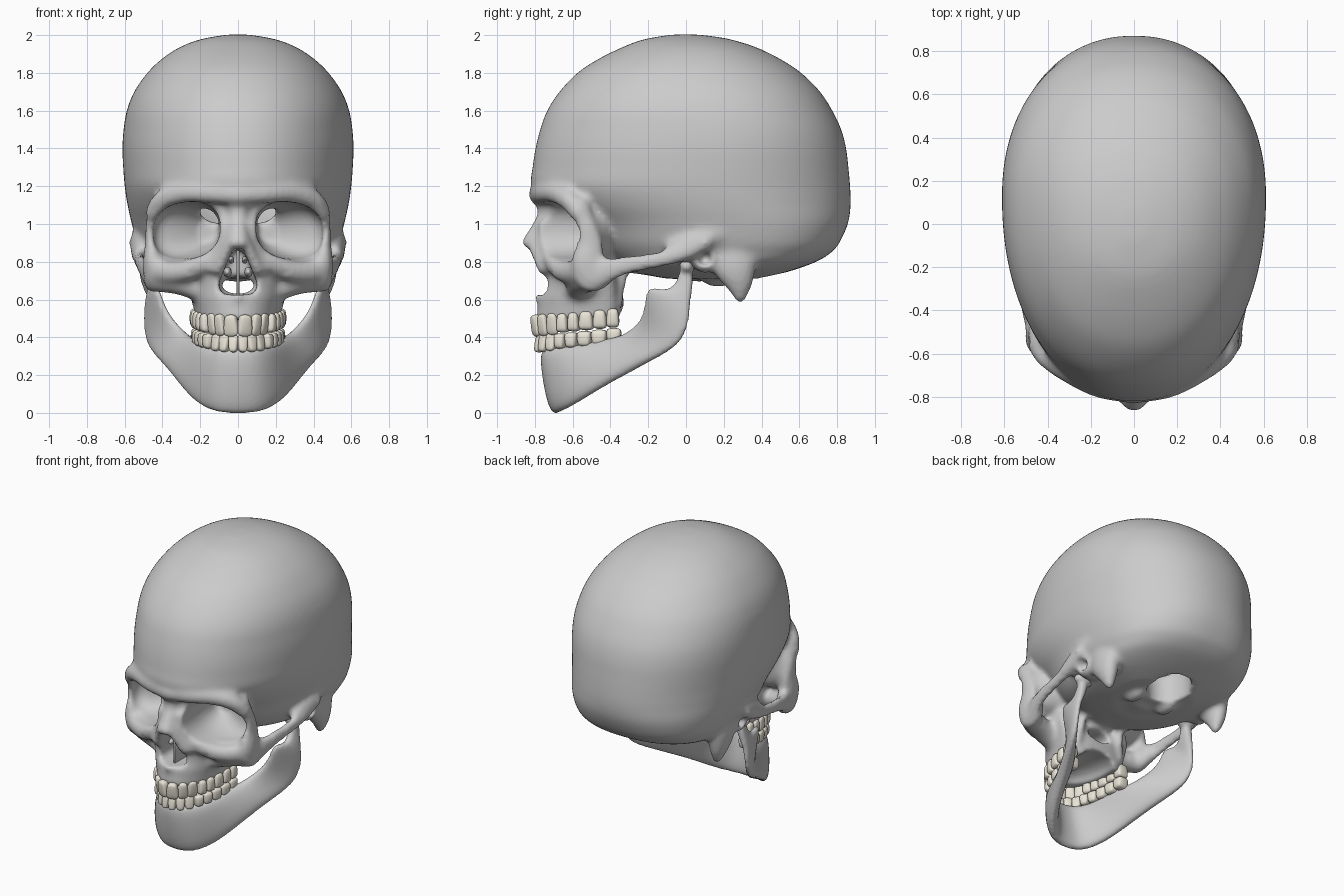
import bpy, bmesh, math
from mathutils import Vector, Matrix

if "Cube" in bpy.data.objects:
    bpy.data.objects.remove(bpy.data.objects["Cube"])

TAU = math.tau


def spow(v, e):
    return math.copysign(abs(v) ** e, v)


def loft(bm, rings):
    vs = [[bm.verts.new(p) for p in r] for r in rings]
    n = len(vs[0])
    for a, b in zip(vs, vs[1:]):
        for i in range(n):
            bm.faces.new((a[i], a[(i + 1) % n], b[(i + 1) % n], b[i]))
    bm.faces.new(vs[0][::-1])
    bm.faces.new(vs[-1])


def refine(rows, m):
    # smooth curve through the rows
    out = []
    for i in range(len(rows) - 1):
        q = [rows[max(i - 1, 0)], rows[i], rows[i + 1], rows[min(i + 2, len(rows) - 1)]]
        for j in range(m):
            t = j / m
            out.append([b + .5 * t * (c - a + t * (2 * a - 5 * b + 4 * c - d + t * (3 * (b - c) + d - a)))
                        for a, b, c, d in zip(*q)])
    return out + [list(rows[-1])]


def egg(z, yf, yb, w, shift=0.1, nf=2.12, nb=2.15, k=88):
    # horizontal egg-shaped section, widest at cy
    cy = (yf + yb) / 2 + shift
    pts = []
    for i in range(k):
        c, s = math.cos(TAU * i / k), math.sin(TAU * i / k)
        e = 2 / (nb if s > 0 else nf)
        pts.append((w * spow(c, e), cy + (yb - cy if s > 0 else cy - yf) * spow(s, e), z))
    return pts


def tube(bm, pts, s=1, k=18):
    # points are (x, y, z, sideways radius, upward radius)
    pts = refine(pts, 4)
    ps = [Vector((p[0] * s, p[1], p[2])) for p in pts]
    steep = abs((ps[-1] - ps[0]).normalized().z) > 0.75
    rings = []
    for i, p in enumerate(ps):
        t = (ps[min(i + 1, len(ps) - 1)] - ps[max(i - 1, 0)]).normalized()
        side = t.cross(Vector((0, 1, 0)) if steep else Vector((0, 0, 1))).normalized()
        up = side.cross(t)
        rings.append([p + side * pts[i][3] * math.cos(TAU * j / k) + up * pts[i][4] * math.sin(TAU * j / k)
                      for j in range(k)])
    loft(bm, rings)


def blob(bm, c, r, s=1):
    m = Matrix.Translation((c[0] * s, c[1], c[2])) @ Matrix.Diagonal((*r, 1))
    bmesh.ops.create_uvsphere(bm, u_segments=32, v_segments=20, radius=1, matrix=m)


def socket(bm, rows, s):
    # rows are (cx, cy, cz, rx, rz, backward slant)
    rings = []
    for cx, cy, cz, rx, rz, sl in refine(rows, 3):
        r = []
        for i in range(36):
            dx = rx * spow(math.cos(TAU * i / 36), 0.85)
            dz = rz * spow(math.sin(TAU * i / 36), 0.85)
            r.append(((cx + dx) * s, cy + sl * dx, cz + dz - 0.1 * dx))
        rings.append(r)
    loft(bm, rings)


def finish(bm, name):
    bmesh.ops.recalc_face_normals(bm, faces=bm.faces)
    me = bpy.data.meshes.new(name)
    bm.to_mesh(me)
    bm.free()
    for p in me.polygons:
        p.use_smooth = True
    ob = bpy.data.objects.new(name, me)
    bpy.context.collection.objects.link(ob)
    return ob


def remesh(ob, size):
    m = ob.modifiers.new("fuse", 'REMESH')
    m.mode, m.voxel_size, m.use_smooth_shade = 'VOXEL', size, True


def soften(ob, n):
    m = ob.modifiers.new("soften", 'SMOOTH')
    m.factor, m.iterations = 0.5, n


# braincase: rows are (z, front y, back y, half width)
bm = bmesh.new()
case = [(.71, -.1, .40, .25), (.75, -.3, .55, .40), (.80, -.40, .69, .48), (.85, -.47, .77, .51),
        (.9, -.52, .812, .535), (1.0, -.60, .857, .562), (1.1, -.73, .872, .585), (1.2, -.818, .869, .6),
        (1.3, -.812, .86, .608), (1.4, -.797, .848, .612), (1.5, -.772, .822, .606), (1.6, -.735, .775, .589),
        (1.7, -.67, .71, .55), (1.8, -.575, .61, .48), (1.87, -.47, .505, .408), (1.93, -.35, .385, .32),
        (1.97, -.25, .265, .225), (1.99, -.16, .17, .14), (2.003, -.07, .06, .05)]
loft(bm, [egg(z, f, b, w, 0.1 * min(1, (2.003 - z) / .5), nb=2.15 + max(0, min(.2, 1.1 - z)))
          for z, f, b, w in refine(case, 4)])

# upper jaw and core between the eyes
jaw = [(.49, -.795, -.34, .22), (.55, -.785, -.33, .235), (.61, -.785, -.33, .25), (.66, -.765, -.34, .265),
       (.74, -.755, -.36, .29), (.82, -.745, -.38, .27), (.9, -.74, -.38, .2)]
loft(bm, [egg(z, f, b, w, .15, 2.1, 2.1) for z, f, b, w in jaw])
blob(bm, (0, -.58, .98), (.12, .17, .2))
tube(bm, [(0, -.74, 1.14, .075, .05), (0, -.745, 1.04, .05, .045), (0, -.79, .96, .05, .042),
          (0, -.85, .88, .05, .034)])
blob(bm, (0, -.775, .615), (.02, .04, .025))

for s in (1, -1):
    # eye socket walls, brow, outer rim, lower rim
    socket(bm, [(.27, -.62, .965, .205, .19, .62), (.22, -.48, .965, .17, .165, .4),
                (.15, -.36, .965, .1, .11, 0)], s)
    tube(bm, [(-.02, -.785, 1.155, .05, .055), (.15, -.76, 1.165, .05, .055), (.29, -.695, 1.165, .05, .055),
              (.4, -.62, 1.125, .05, .055), (.455, -.56, 1.04, .04, .05)], s)
    tube(bm, [(.15, -.7, 1.22, .07, .08), (.28, -.64, 1.21, .07, .07), (.37, -.56, 1.18, .06, .06)], s)
    tube(bm, [(.43, -.57, 1.13, .035, .05), (.455, -.53, 1.0, .035, .05), (.455, -.51, .9, .038, .07),
              (.45, -.52, .78, .055, .09), (.445, -.5, .66, .045, .055)], s)
    tube(bm, [(.45, -.55, .765, .05, .07), (.36, -.61, .745, .05, .06), (.25, -.67, .76, .05, .055),
              (.14, -.715, .82, .045, .05)], s)
    tube(bm, [(.13, -.715, .74, .05, .05), (.1, -.72, .85, .05, .05), (.07, -.745, 1.02, .04, .04)], s)
    tube(bm, [(.03, -.8, .93, .03, .04), (.06, -.79, .86, .03, .04), (.11, -.745, .75, .03, .04)], s)
    # cheek buttress and cheek arch
    tube(bm, [(.18, -.56, .64, .08, .06), (.31, -.55, .69, .08, .065), (.44, -.51, .71, .065, .07)], s)
    blob(bm, (.455, -.49, .74), (.047, .11, .1), s)
    tube(bm, [(.45, -.52, .72, .04, .09), (.485, -.42, .755, .03, .07), (.51, -.3, .785, .028, .05),
              (.523, -.15, .81, .028, .045), (.53, -.02, .845, .037, .045), (.53, .12, .91, .05, .04)], s)
    tube(bm, [(.5, -.1, .86, .04, .03), (.52, .05, .91, .045, .05), (.52, .2, .96, .035, .05)], s)
    # jaw socket, ear surround, mastoid, condyle, pterygoid plate
    tube(bm, [(.53, -.02, .84, .03, .035), (.38, 0, .83, .05, .05)], s)
    blob(bm, (.46, .1, .82), (.08, .08, .08), s)
    tube(bm, [(.43, .24, .98, .06, .16), (.455, .255, .8, .07, .13), (.457, .28, .69, .055, .08),
              (.445, .29, .585, .022, .022)], s)
    blob(bm, (.13, .17, .71), (.045, .09, .045), s)
    tube(bm, [(.15, -.34, .85, .03, .08), (.16, -.36, .7, .025, .05), (.18, -.37, .56, .022, .035)], s)
tube(bm, [(0, -.45, .84, .16, .08), (0, .1, .75, .14, .06)])
skull = finish(bm, "skull")

# cutters: sockets, nose opening, palate, ears, foramen, brain cavity
bm = bmesh.new()
for s in (1, -1):
    socket(bm, [(.27, -.85, .965, .176, .15, .64), (.27, -.62, .965, .176, .15, .64),
                (.22, -.5, .965, .13, .125, .4), (.16, -.38, .965, .055, .065, 0)], s)
    blob(bm, (.56, .1, .815), (.1, .045, .045), s)
    blob(bm, (.25, -.73, .745), (.018, .05, .018), s)
half = [(.04, .84), (.075, .75), (.105, .68), (.085, .63), (.03, .625)]
pear = [(0, .872)] + half + [(-x, z) for x, z in half[::-1]]
loft(bm, [[(x, y, z) for x, z in pear] for y in (-1, -.5)])
tube(bm, [(0, -.65, .675, .08, .045), (0, -.2, .675, .1, .045)])
blob(bm, (0, -.46, .48), (.145, .26, .08))
tube(bm, [(0, .36, .6, .135, .16), (0, .33, 1.1, .135, .16)])
blob(bm, (0, .05, 1.4), (.52, .7, .5))
cutter = finish(bm, "skull_cutter")
remesh(cutter, .016)
cutter.hide_render = True

remesh(skull, .016)
soften(skull, 4)
cut = skull.modifiers.new("openings", 'BOOLEAN')
cut.operation, cut.solver, cut.object = 'DIFFERENCE', 'EXACT', cutter
remesh(skull, .0155)
soften(skull, 4)

# nasal septum and conchae
bm = bmesh.new()
bmesh.ops.create_cube(bm, size=1, matrix=Matrix.Translation((0, -.58, .74)) @ Matrix.Diagonal((.014, .28, .24, 1)))
for s in (1, -1):
    blob(bm, (.055, -.6, .745), (.022, .1, .028), s)
    blob(bm, (.035, -.6, .81), (.015, .1, .02), s)
finish(bm, "nasal_septum").modifiers.new("edges", 'BEVEL').width = .003

# lower jaw: rows are (top edge point, bottom edge point, thickness)
rows = [((0, -.748, .345), (0, -.69, -.006), .09),
        ((.085, -.733, .345), (.115, -.675, -.003), .09),
        ((.15, -.66, .35), (.21, -.58, .045), .09),
        ((.185, -.55, .365), (.285, -.46, .125), .09),
        ((.215, -.42, .39), (.355, -.30, .215), .09),
        ((.26, -.32, .41), (.42, -.17, .285), .08),
        ((.345, -.235, .49), (.47, -.05, .345), .065),
        ((.40, -.218, .58), (.49, .005, .43), .055),
        ((.43, -.21, .685), (.487, .025, .52), .05),
        ((.44, -.115, .64), (.475, .025, .60), .05),
        ((.435, -.045, .68), (.455, .038, .68), .06),
        ((.43, -.03, .79), (.43, .04, .79), .07)]
rows = [((-a[0], *a[1:]), (-b[0], *b[1:]), t) for a, b, t in rows[:0:-1]] + rows
mids = [(Vector(a) + Vector(b)) / 2 for a, b, t in rows]
rings = []
for i, (a, b, t) in enumerate(rows):
    axis = (Vector(b) - Vector(a)) / 2
    n = axis.cross(mids[min(i + 1, len(rows) - 1)] - mids[max(i - 1, 0)]).normalized()
    rings.append([mids[i] + axis * spow(math.cos(TAU * j / 16), .8) + n * t / 2 * spow(math.sin(TAU * j / 16), .75)
                  for j in range(16)])
bm = bmesh.new()
loft(bm, rings)
for s in (1, -1):
    blob(bm, (.43, .005, .775), (.075, .04, .04), s)
mandible = finish(bm, "lower_jaw")
sub = mandible.modifiers.new("round", 'SUBSURF')
sub.levels = sub.render_levels = 2
remesh(mandible, .013)
soften(mandible, 3)

# teeth along an elliptical arch
ivory = bpy.data.materials.new("ivory")
ivory.diffuse_color = (.82, .78, .68, 1)
ivory.use_nodes = True
ivory.node_tree.nodes["Principled BSDF"].inputs["Base Color"].default_value = ivory.diffuse_color


def teeth(name, a, b, zlo, zhi, upper, widths):
    bm = bmesh.new()
    t = 0
    for i, w in enumerate(widths):
        speed = lambda u: math.hypot(a * math.cos(u), b * math.sin(u))
        tm = t + w / 2 / speed(t + .08)
        x, y = a * math.sin(tm), -.36 - b * math.cos(tm)
        yaw = math.atan2(b * math.sin(tm), a * math.cos(tm))
        t = tm + w / 2 / speed(tm)
        lift = .045 * (y + .8) / .45
        depth, h = (.065 if i < 3 else .09), zhi - zlo - (.012 if i > 2 else 0)
        for s in (1, -1):
            m = (Matrix.Translation((x * s, y, (zlo + zhi) / 2 + lift)) @ Matrix.Rotation(yaw * s, 4, 'Z')
                 @ Matrix.Diagonal((w * 1.2, depth, h * 1.12, 1)))
            vs = bmesh.ops.create_cube(bm, size=1)['verts']
            for v in vs:
                if (v.co.z > 0) == upper:
                    v.co.x *= .8
                elif i < 3:
                    v.co.y *= .5
            es = list({e for v in vs for e in v.link_edges})
            new = bmesh.ops.bevel(bm, geom=es, offset=.18, segments=1, affect='EDGES')['verts']
            bmesh.ops.transform(bm, matrix=m, verts=list({*new, *[v for v in vs if v.is_valid]}))
    ob = finish(bm, name)
    ob.data.materials.append(ivory)
    sub = ob.modifiers.new("round", 'SUBSURF')
    sub.levels = sub.render_levels = 2


teeth("upper_teeth", .213, .44, .408, .515, True, [.075, .06, .065, .06, .06, .075, .07, .065])
teeth("lower_teeth", .207, .42, .322, .41, False, [.05, .055, .06, .06, .065, .075, .08, .075])
